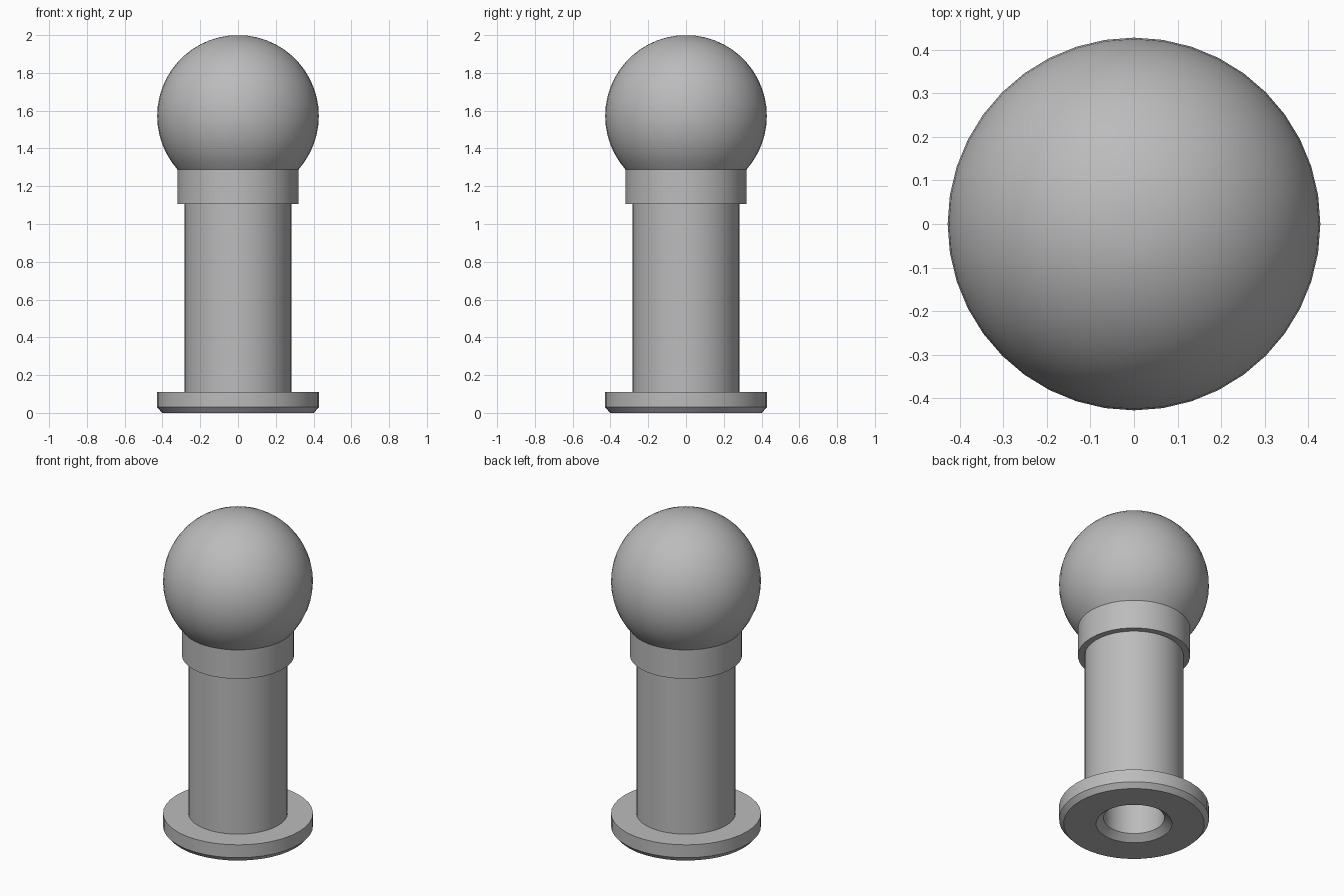
import bpy, bmesh
from math import pi, sin, cos, acos

SEGMENTS = 40
BALL_R, BALL_Z, COLLAR_R = 0.428, 1.572, 0.32

cube = bpy.data.objects.get("Cube")
if cube:
    bpy.data.objects.remove(cube)

# Plain grey metal
grey = bpy.data.materials.new("grey_metal")
grey.use_nodes = True
colour = (0.5, 0.5, 0.5, 1)
grey.diffuse_color = colour
grey.node_tree.nodes["Principled BSDF"].inputs["Base Color"].default_value = colour


def lathe(name, profile):
    """Spin an (r, z) profile round the z axis into a closed solid."""
    bm = bmesh.new()
    verts = [bm.verts.new((r, 0, z)) for r, z in profile]
    edges = [bm.edges.new(pair) for pair in zip(verts, verts[1:])]
    bmesh.ops.spin(bm, geom=verts + edges, cent=(0, 0, 0), axis=(0, 0, 1),
                   angle=2 * pi, steps=SEGMENTS, use_merge=True)
    bmesh.ops.remove_doubles(bm, verts=bm.verts, dist=0.0005)
    # cap the open rims: bore end and small flat on the ball
    rims = [e for e in bm.edges if e.is_boundary]
    bmesh.ops.holes_fill(bm, edges=rims, sides=0)
    bmesh.ops.recalc_face_normals(bm, faces=bm.faces)
    mesh = bpy.data.meshes.new(name)
    bm.to_mesh(mesh)
    bm.free()
    obj = bpy.data.objects.new(name, mesh)
    bpy.context.collection.objects.link(obj)
    mesh.materials.append(grey)
    bpy.ops.object.select_all(action="DESELECT")
    obj.select_set(True)
    bpy.context.view_layer.objects.active = obj
    bpy.ops.object.shade_smooth_by_angle(angle=pi / 6)
    return obj


# Blind bore with a chamfered mouth
bore = [(0.174, 1.1), (0.174, 0.036), (0.217, 0)]
# Flange with a chamfered lower edge
flange = [(0.402, 0), (BALL_R, 0.03), (BALL_R, 0.111)]
# Column and collar
column = [(0.283, 0.111), (0.283, 1.106)]
collar = [(COLLAR_R, 1.106)]
# Ball, from the collar rim up to a tiny flat at the top
start, end, rings = -acos(COLLAR_R / BALL_R), acos(0.05 / BALL_R), 18
angles = [start + (end - start) * i / rings for i in range(rings + 1)]
ball = [(BALL_R * cos(a), BALL_Z + BALL_R * sin(a)) for a in angles]

lathe("ball_stud", bore + flange + column + collar + ball)
